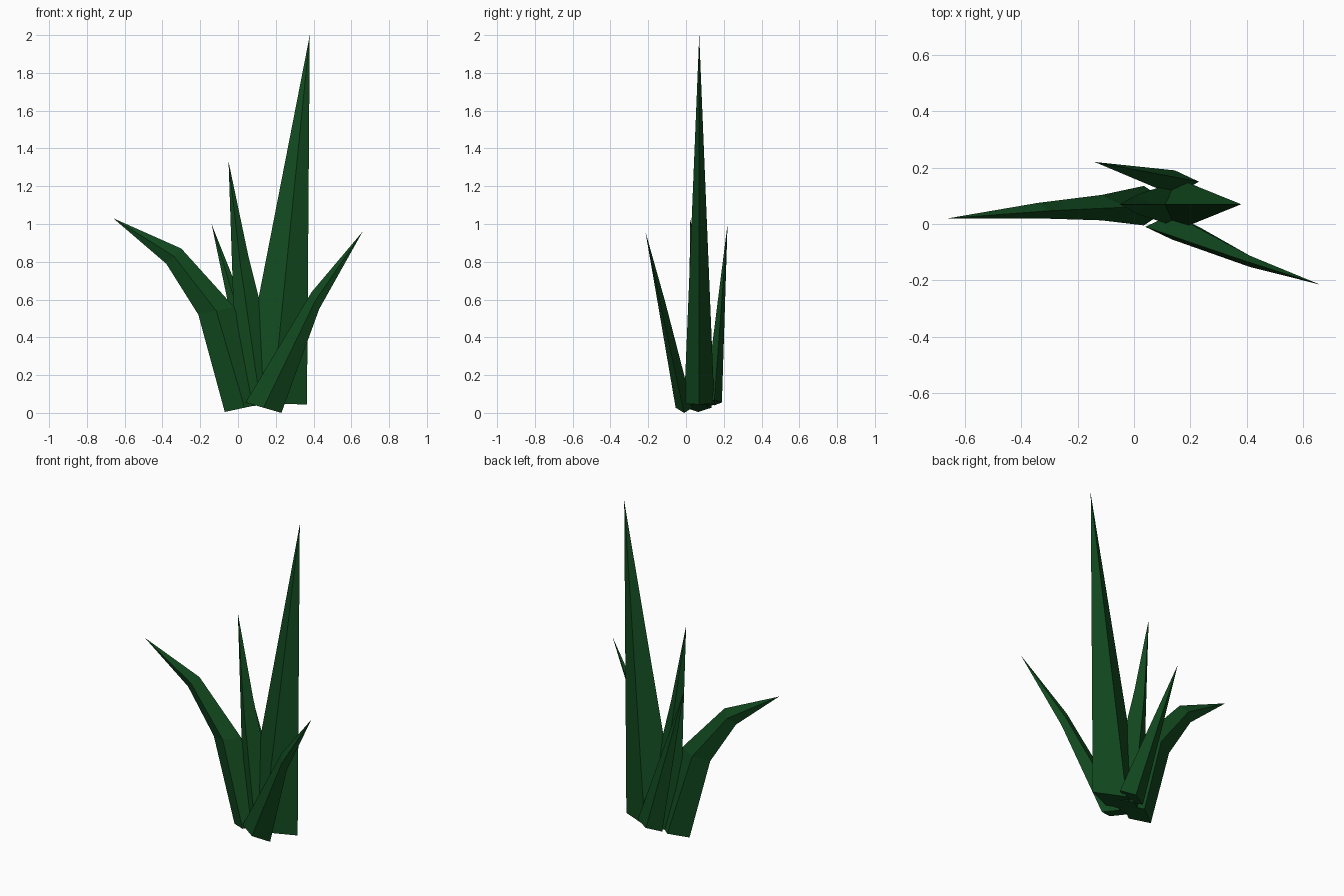
import bpy, bmesh

if "Cube" in bpy.data.objects:
    bpy.data.objects.remove(bpy.data.objects["Cube"])

green = bpy.data.materials.new("leaf_green")
green.diffuse_color = (0.006, 0.07, 0.014, 1)
green.use_nodes = True
green.node_tree.nodes["Principled BSDF"].inputs["Base Color"].default_value = green.diffuse_color


def blade(name, sections, tip):
    """Four-sided blade. Section: left (x, z), right (x, z), y of edges, front ridge, back ridge."""
    bm = bmesh.new()
    rings = []
    for (xl, zl), (xr, zr), y, yf, yb in sections:
        xm, zm = (xl + xr) / 2, (zl + zr) / 2
        rings.append([bm.verts.new(p) for p in
                      ((xl, y, zl), (xm, yf, zm), (xr, y, zr), (xm, yb, zm))])
    top = bm.verts.new(tip)
    bm.faces.new(rings[0][::-1])
    for i in range(4):
        j = (i + 1) % 4
        for a, b in zip(rings, rings[1:]):
            bm.faces.new((a[i], a[j], b[j], b[i]))
        bm.faces.new((rings[-1][i], rings[-1][j], top))
    bmesh.ops.recalc_face_normals(bm, faces=bm.faces)
    mesh = bpy.data.meshes.new(name)
    bm.to_mesh(mesh)
    bm.free()
    mesh.materials.append(green)
    obj = bpy.data.objects.new(name, mesh)
    bpy.context.collection.objects.link(obj)


# Tall upright blade
blade("tall_blade", [((0.0, 0.05), (0.365, 0.045), 0.07, -0.01, 0.15)],
      (0.38, 0.07, 2.0))

# Shorter blade in the middle, slightly bent
blade("middle_blade", [((-0.01, 0.03), (0.25, 0.05), 0.07, 0.0, 0.14),
                       ((-0.03, 0.74), (0.055, 0.83), 0.07, 0.035, 0.105)],
      (-0.05, 0.07, 1.33))

# Left blade, arching outwards
blade("arching_left_blade", [((-0.07, 0.005), (0.14, 0.05), 0.065, -0.005, 0.135),
                             ((-0.21, 0.52), (-0.02, 0.56), 0.06, 0.013, 0.103),
                             ((-0.38, 0.79), (-0.30, 0.87), 0.047, 0.02, 0.075)],
      (-0.66, 0.02, 1.03))

# Right blade, leaning to the front
blade("front_right_blade", [((0.04, 0.055), (0.23, 0.0), -0.01, -0.055, 0.035),
                            ((0.39, 0.64), (0.43, 0.55), -0.13, -0.152, -0.112)],
      (0.66, -0.215, 0.96))

# Small blade at the back
blade("back_blade", [((0.06, 0.04), (0.23, 0.07), 0.15, 0.10, 0.19)],
      (-0.14, 0.22, 1.0))
